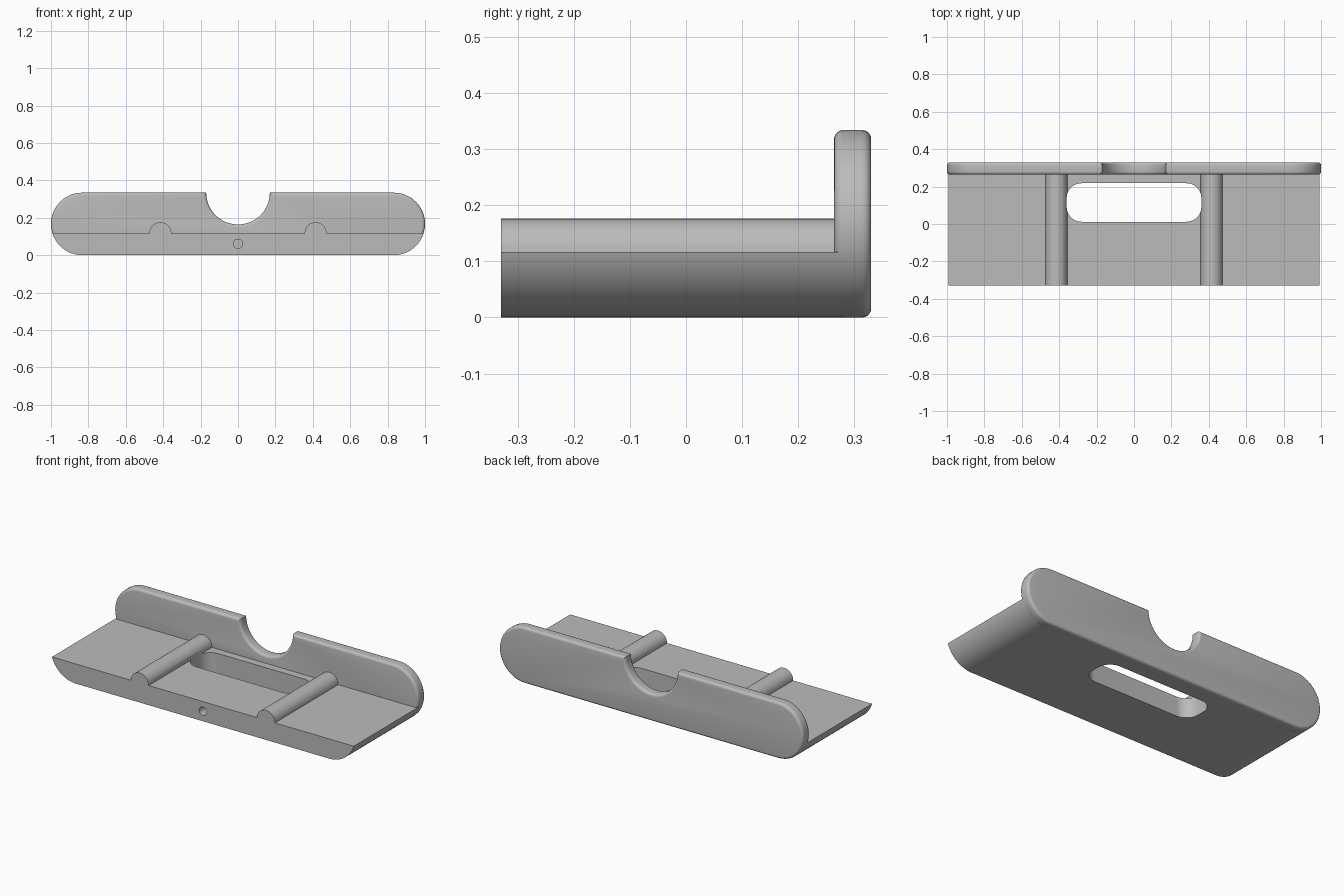
import bpy, bmesh, math
from mathutils import Vector

cube = bpy.data.objects.get("Cube")
if cube:
    bpy.data.objects.remove(cube, do_unlink=True)

R = 0.167          # end radius of the rounded bar
CX = 1.0 - R       # centre of the end arcs
DECK = 0.117       # height of the base top
FRONT, BACK, PLATE = -0.33, 0.33, 0.264
ROUND = 0.016      # rim rounding of the back plate

grey = bpy.data.materials.new("plain grey")
grey.use_nodes = True
grey.diffuse_color = (0.5, 0.5, 0.5, 1)
grey.node_tree.nodes["Principled BSDF"].inputs["Base Color"].default_value = (0.5, 0.5, 0.5, 1)


def arc(cx, cz, r, start, end, n=24):
    """Points on an arc, angles in degrees."""
    angles = [math.radians(start + (end - start) * i / n) for i in range(n + 1)]
    return [(cx + r * math.cos(a), cz + r * math.sin(a)) for a in angles]


def prism(name, outline, origin, axis, rim=0.0):
    """Extrude an outline along y or z, optionally rounding both rims."""
    bm = bmesh.new()
    place = (lambda u, v: (u, origin, v)) if axis.y else (lambda u, v: (u, v, origin))
    face = bm.faces.new([bm.verts.new(place(u, v)) for u, v in outline])
    out = bmesh.ops.extrude_face_region(bm, geom=[face])
    moved = [g for g in out["geom"] if isinstance(g, bmesh.types.BMVert)]
    bmesh.ops.translate(bm, verts=moved, vec=axis)
    bmesh.ops.recalc_face_normals(bm, faces=bm.faces)
    if rim:
        edges = [e for e in bm.edges if any(len(f.verts) > 4 for f in e.link_faces)]
        bmesh.ops.bevel(bm, geom=edges, offset=rim, segments=5, profile=0.5,
                        affect='EDGES', clamp_overlap=False)
    mesh = bpy.data.meshes.new(name)
    bm.to_mesh(mesh)
    bm.free()
    mesh.materials.append(grey)
    obj = bpy.data.objects.new(name, mesh)
    bpy.context.collection.objects.link(obj)
    return obj


def smooth(obj):
    bpy.ops.object.select_all(action='DESELECT')
    obj.select_set(True)
    bpy.context.view_layer.objects.active = obj
    bpy.ops.object.shade_smooth_by_angle(angle=math.radians(30))


def cut(obj, cutter):
    mod = obj.modifiers.new(cutter.name, 'BOOLEAN')
    mod.operation, mod.solver, mod.object = 'DIFFERENCE', 'EXACT', cutter
    bpy.context.view_layer.objects.active = obj
    bpy.ops.object.modifier_apply(modifier=mod.name)
    bpy.data.objects.remove(cutter, do_unlink=True)


# Back plate: rounded bar with a semicircular notch in the top
plate_outline = (arc(-CX, R, R, 90, 270) + arc(CX, R, R, -90, 90)
                 + arc(0, 2 * R, 0.17, 0, -180, 40))
back_plate = prism("back_plate", plate_outline, PLATE,
                   Vector((0, BACK - PLATE, 0)), ROUND)
smooth(back_plate)

# Base: lower slice of the same bar, with two half-round ridges on top
tilt = math.degrees(math.asin((R - DECK) / R))
base_outline = (arc(-CX, R, R, 180 + tilt, 270) + arc(CX, R, R, -90, -tilt)
                + arc(0.415, DECK, 0.059, 0, 180) + arc(-0.415, DECK, 0.059, 0, 180))
base = prism("base_with_ridges", base_outline, FRONT,
             Vector((0, PLATE + ROUND - FRONT, 0)))

# Rounded slot through the base
corner = 0.08
slot_outline = []
for sx, sy, a in ((1, 1, 0), (-1, 1, 90), (-1, -1, 180), (1, -1, 270)):
    slot_outline += arc(sx * (0.36 - corner), 0.115 + sy * (0.103 - corner),
                        corner, a, a + 90, 12)
cut(base, prism("slot_cutter", slot_outline, -0.1, Vector((0, 0, 0.4))))

# Blind pin hole in the front face
hole_outline = arc(0, 0.06, 0.025, 0, 345, 23)
cut(base, prism("hole_cutter", hole_outline, FRONT - 0.05, Vector((0, 0.2, 0))))
smooth(base)
